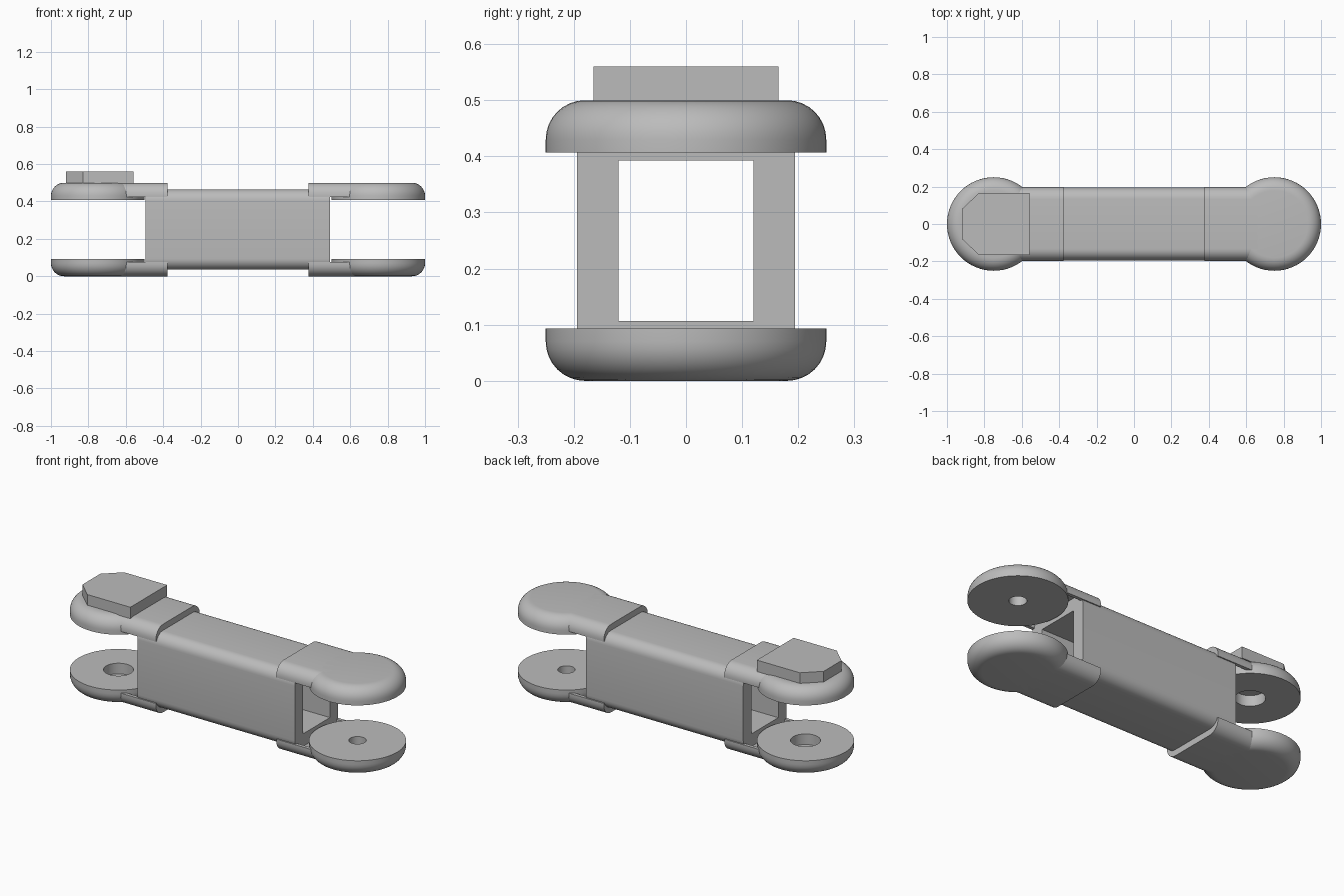
import bpy, bmesh, math
from mathutils import Matrix, Vector

cube = bpy.data.objects.get("Cube")
if cube:
    bpy.data.objects.remove(cube, do_unlink=True)

HEIGHT = 0.5          # the link is mirrored about half this height
grey = bpy.data.materials.new("plain_grey")
grey.use_nodes = True
colour = (0.5, 0.5, 0.5, 1)
grey.diffuse_color = colour
grey.node_tree.nodes["Principled BSDF"].inputs["Base Color"].default_value = colour


def finish(name, bm, flip=False):
    """Optionally mirror top to bottom, then make a shaded object."""
    if flip:
        for v in bm.verts:
            v.co.z = HEIGHT - v.co.z
    bmesh.ops.recalc_face_normals(bm, faces=bm.faces)
    mesh = bpy.data.meshes.new(name)
    bm.to_mesh(mesh)
    bm.free()
    mesh.materials.append(grey)
    obj = bpy.data.objects.new(name, mesh)
    bpy.context.collection.objects.link(obj)
    bpy.ops.object.select_all(action='DESELECT')
    obj.select_set(True)
    bpy.context.view_layer.objects.active = obj
    bpy.ops.object.shade_smooth_by_angle(angle=math.radians(35))
    return obj


def arc(cx, cz, r, start, end, steps=8):
    angles = [math.radians(start + (end - start) * i / steps) for i in range(steps + 1)]
    return [(cx + r * math.cos(a), cz + r * math.sin(a)) for a in angles]


def arch(half, low, top, r):
    """Open arch: up one side, over rounded shoulders, down the other."""
    return ([(half, low)] + arc(half - r, top - r, r, 0, 90)
            + arc(r - half, top - r, r, 90, 180) + [(-half, low)])


def prism(name, loops, axes, start, end, flip=False):
    """Extrude closed loops (extra loops are holes) along the x or z axis."""
    bm = bmesh.new()
    place = (lambda a, b: (start, a, b)) if axes == "yz" else (lambda a, b: (a, b, start))
    for loop in loops:
        verts = [bm.verts.new(place(*p)) for p in loop]
        for a, b in zip(verts, verts[1:] + verts[:1]):
            bm.edges.new((a, b))
    bmesh.ops.triangle_fill(bm, edges=bm.edges[:], use_beauty=True)
    result = bmesh.ops.extrude_face_region(bm, geom=bm.faces[:], use_keep_orig=True)
    shift = end - start
    moved = [g for g in result["geom"] if isinstance(g, bmesh.types.BMVert)]
    vec = Vector((shift, 0, 0)) if axes == "yz" else Vector((0, 0, shift))
    bmesh.ops.translate(bm, verts=moved, vec=vec)
    return finish(name, bm, flip)


def pad(name, x, hole, flip):
    """Round-edged disc with a blind pin hole in its inner face."""
    inner, floor, radius, r = 0.407, 0.467, 0.25, 0.07
    points = [(0, floor), (hole, floor), (hole, inner), (radius, inner)]
    points += arc(radius - r, HEIGHT - r, r, 0, 90) + [(0, HEIGHT)]
    bm = bmesh.new()
    verts = [bm.verts.new((p, 0, z)) for p, z in points]
    edges = [bm.edges.new(pair) for pair in zip(verts, verts[1:])]
    bmesh.ops.spin(bm, geom=verts + edges, cent=(0, 0, 0), axis=(0, 0, 1),
                   angle=math.tau, steps=64)
    bmesh.ops.remove_doubles(bm, verts=bm.verts, dist=0.0001)
    bmesh.ops.transform(bm, matrix=Matrix.Translation((x, 0, 0)), verts=bm.verts)
    finish(name, bm, flip)


# Hollow central beam with rounded long edges
upper = arch(0.194, 0.25, 0.465, 0.06)[1:-1]
outer = upper + [(-y, HEIGHT - z) for y, z in upper]
opening = [(0.12, 0.107), (0.12, 0.393), (-0.12, 0.393), (-0.12, 0.107)]
prism("hollow_beam", [outer, opening], "yz", -0.495, 0.493)

# Straps over the beam ends and round pads beyond them
strap = arch(0.197, 0.425, HEIGHT, 0.065) + arch(0.178, 0.425, 0.464, 0.035)[::-1]
for side, sign, hole in (("left", 1, 0.045), ("right", -1, 0.077)):
    for level, flip in (("upper", False), ("lower", True)):
        prism(f"{level}_{side}_strap", [strap], "yz", sign * 0.378, sign * 0.66, flip)
        pad(f"{level}_{side}_pad", sign * 0.75, hole, flip)

# Raised block with two clipped corners
block = [(-0.56, -0.165), (-0.56, 0.165), (-0.83, 0.165),
         (-0.92, 0.08), (-0.92, -0.08), (-0.83, -0.165)]
prism("clipped_block", [block], "xy", 0.495, 0.56)
